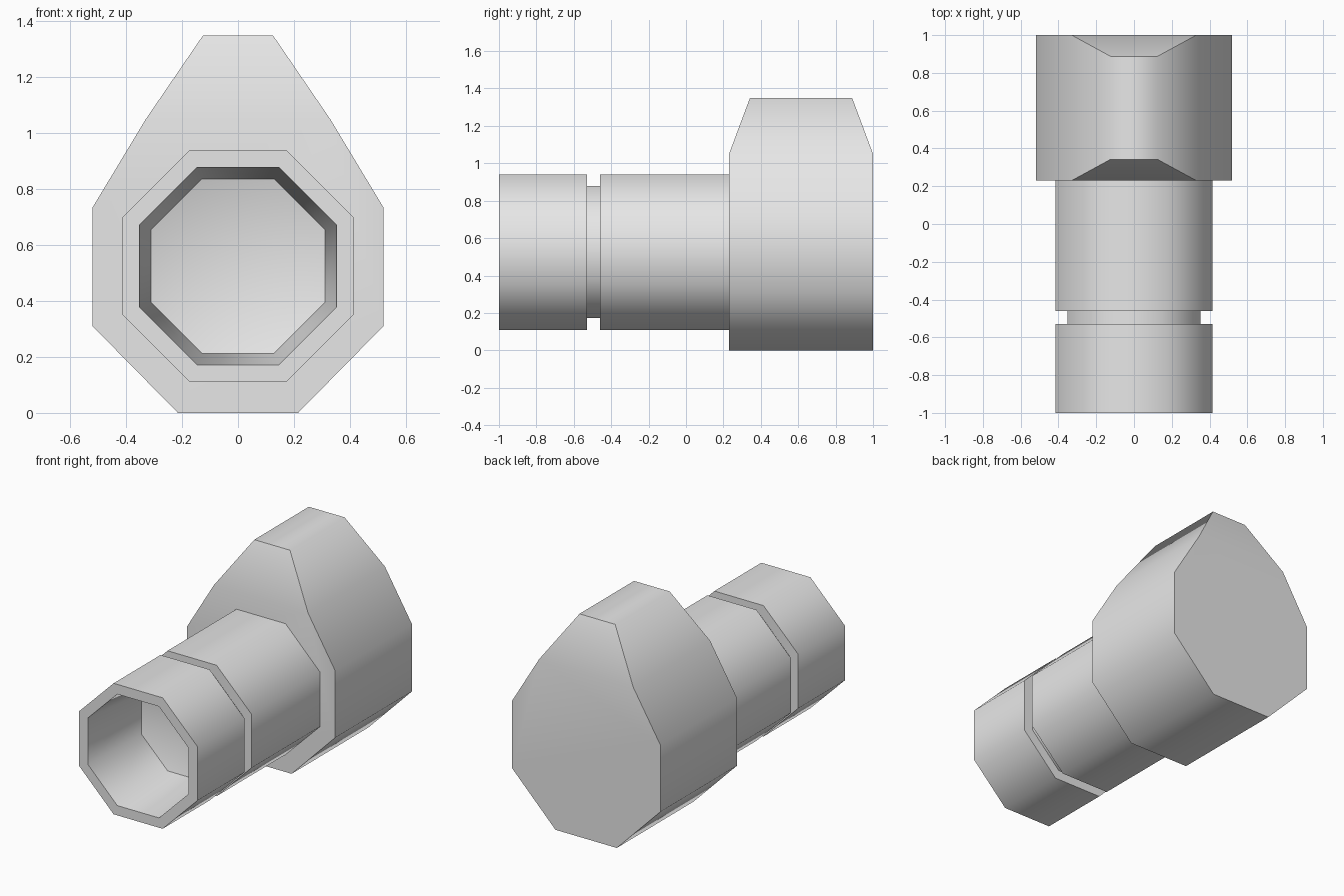
import bpy
import bmesh
from math import radians, sin, cos, pi

cube = bpy.data.objects.get("Cube")
if cube:
    bpy.data.objects.remove(cube, do_unlink=True)

grey = bpy.data.materials.new("plain grey")
grey.use_nodes = True
COLOUR = (0.8, 0.8, 0.8, 1)
grey.diffuse_color = COLOUR
grey.node_tree.nodes["Principled BSDF"].inputs["Base Color"].default_value = COLOUR

AXIS_Z = 0.525
SIDES = 8


def finish(bm, name):
    """Turn a bmesh into a smooth object with sharp corners kept."""
    bmesh.ops.recalc_face_normals(bm, faces=bm.faces)
    mesh = bpy.data.meshes.new(name)
    bm.to_mesh(mesh)
    bm.free()
    mesh.materials.append(grey)
    mesh.shade_smooth()
    mesh.set_sharp_from_angle(angle=radians(60))
    obj = bpy.data.objects.new(name, mesh)
    bpy.context.collection.objects.link(obj)


def bridge(bm, a, b):
    for i in range(len(a)):
        j = (i + 1) % len(a)
        bm.faces.new((a[i], a[j], b[j], b[i]))


# Barrel: (half width, y) from the bore floor, round the rim, over the groove
profile = [(0.312, -0.52), (0.353, -1), (0.415, -1), (0.415, -0.53),
           (0.353, -0.53), (0.353, -0.46), (0.415, -0.46), (0.415, 0.25)]
bm = bmesh.new()
rings = []
for half, y in profile:
    r = half / cos(pi / SIDES)
    angles = [(i + 0.5) * 2 * pi / SIDES for i in range(SIDES)]
    rings.append([bm.verts.new((r * cos(a), y, AXIS_Z + r * sin(a))) for a in angles])
for a, b in zip(rings, rings[1:]):
    bridge(bm, a, b)
# Shallow dished floor of the bore, and the end hidden in the head
centre = bm.verts.new((0, -0.42, AXIS_Z))
for i in range(SIDES):
    bm.faces.new((rings[0][i], rings[0][(i + 1) % SIDES], centre))
bm.faces.new(rings[-1])
finish(bm, "barrel")

# Head: mirrored outline with a peak whose front and back slope inward
half_outline = [(0.215, 0), (0.52, 0.31), (0.52, 0.735), (0.33, 1.05), (0.125, 1.35)]
outline = half_outline + [(-x, z) for x, z in reversed(half_outline)]
PEAK = 1.35
bm = bmesh.new()
caps = []
for y, slope in ((0.23, 0.112), (1, -0.112)):
    cap = [bm.verts.new((x, y + (slope if z == PEAK else 0), z)) for x, z in outline]
    bm.faces.new(cap[:4] + cap[6:])
    bm.faces.new(cap[3:7])
    caps.append(cap)
bridge(bm, *caps)
finish(bm, "head")
